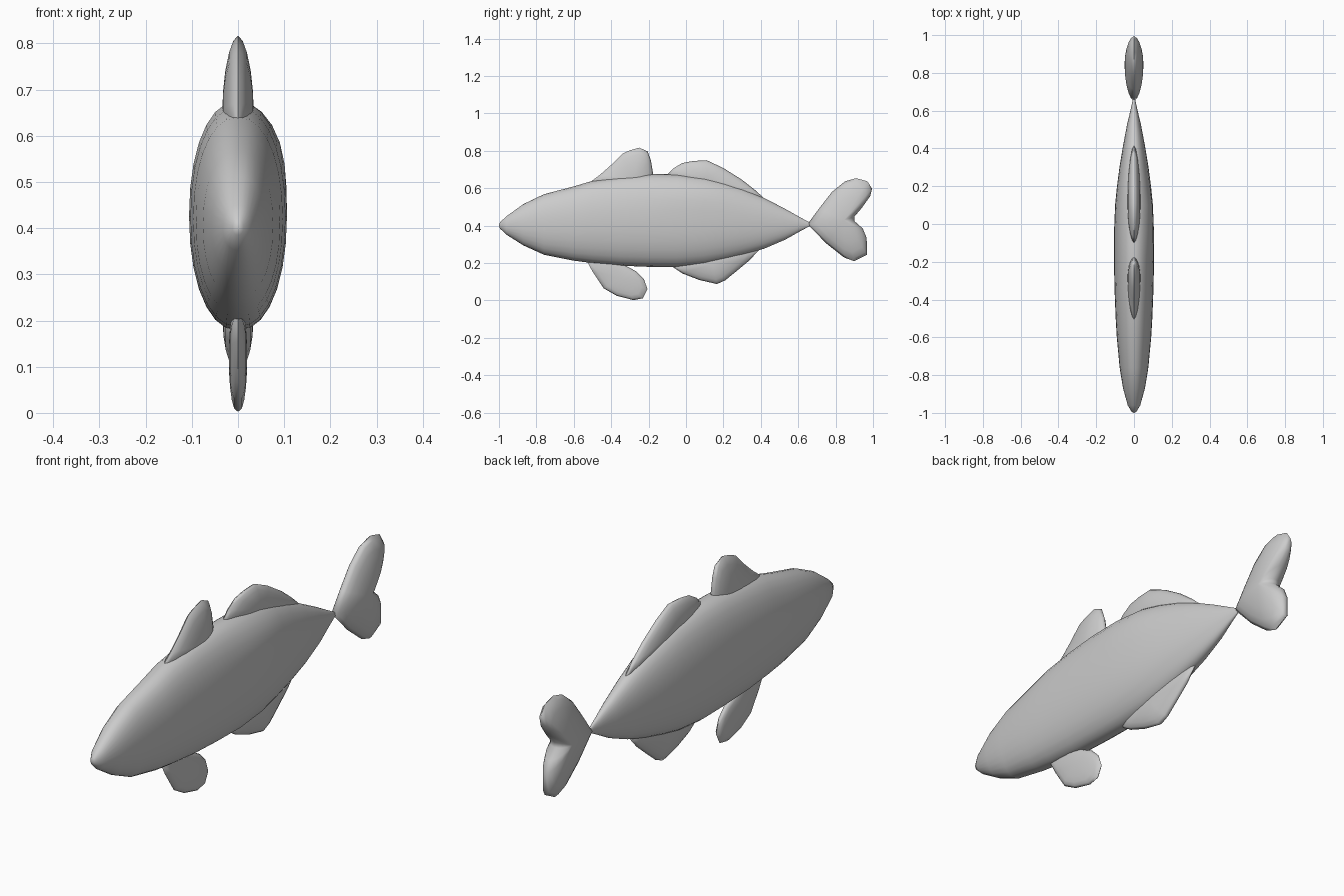
import bpy, bmesh, math

grey = bpy.data.materials.new("light grey")
grey.diffuse_color = (0.6, 0.6, 0.6, 1)


def finish(name, bm, angle):
    bmesh.ops.recalc_face_normals(bm, faces=bm.faces)
    mesh = bpy.data.meshes.new(name)
    bm.to_mesh(mesh)
    bm.free()
    mesh.materials.append(grey)
    obj = bpy.data.objects.new(name, mesh)
    bpy.context.collection.objects.link(obj)
    bpy.context.view_layer.objects.active = obj
    obj.select_set(True)
    bpy.ops.object.shade_smooth_by_angle(angle=math.radians(angle))
    obj.select_set(False)
    return obj


def bridge(bm, a, b):
    n = len(a)
    for i in range(n):
        bm.faces.new((a[i], a[(i + 1) % n], b[(i + 1) % n], b[i]))


# Body: rounded oval sections (y, bottom z, top z, half width)
stations = [
    (-0.995, 0.385, 0.418, 0.012), (-0.96, 0.352, 0.45, 0.033),
    (-0.87, 0.295, 0.515, 0.058), (-0.76, 0.245, 0.568, 0.076),
    (-0.6, 0.213, 0.61, 0.091), (-0.5, 0.2, 0.64, 0.097),
    (-0.35, 0.186, 0.662, 0.103), (-0.2, 0.18, 0.675, 0.106),
    (-0.05, 0.178, 0.675, 0.106), (0.1, 0.192, 0.66, 0.1),
    (0.2, 0.213, 0.635, 0.09), (0.3, 0.24, 0.6, 0.077),
    (0.42, 0.278, 0.547, 0.057), (0.53, 0.325, 0.49, 0.036),
    (0.61, 0.37, 0.445, 0.017), (0.665, 0.4, 0.415, 0.005)]
SIDES = 28
bm = bmesh.new()
rings = []
for y, low, high, half in stations:
    ring = []
    for i in range(SIDES):
        a = 2 * math.pi * i / SIDES
        c, s = math.cos(a), math.sin(a)
        x = half * math.copysign(abs(c) ** 0.92, c)
        z = (low + high) / 2 + (high - low) / 2 * math.copysign(abs(s) ** 0.95, s)
        # slight swelling on one upper flank
        if c > 0 and s > 0:
            x *= 1 + 0.12 * math.sin(2 * a) ** 2 * math.exp(-((y - 0.05) / 0.15) ** 2)
        ring.append(bm.verts.new((x, y, z)))
    rings.append(ring)
for a, b in zip(rings, rings[1:]):
    bridge(bm, a, b)
nose = bm.verts.new((0, -1, 0.402))
for i in range(SIDES):
    bm.faces.new((nose, rings[0][i], rings[0][(i + 1) % SIDES]))
bm.faces.new(rings[-1])
finish("body", bm, 60)


# Fin: closed outline in (y, z), swelling to a domed thickness at its core
def fin(name, outline, core, half, steps=(0.93, 0.78, 0.55, 0.28), power=0.6):
    bm = bmesh.new()
    edge = [bm.verts.new((0, y, z)) for y, z in outline]
    n = len(edge)
    for side in (-1, 1):
        previous = edge
        for s in steps:
            x = side * half * (1 - s * s) ** power
            ring = [bm.verts.new((x, core[0] + (y - core[0]) * s,
                                  core[1] + (z - core[1]) * s)) for y, z in outline]
            bridge(bm, previous, ring)
            previous = ring
        tip = bm.verts.new((side * half, *core))
        for i in range(n):
            bm.faces.new((previous[i], previous[(i + 1) % n], tip))
    return finish(name, bm, 80)


fin("front_dorsal_fin",
    [(-0.51, 0.635), (-0.46, 0.672), (-0.4, 0.725), (-0.34, 0.785), (-0.3, 0.803),
     (-0.25, 0.817), (-0.205, 0.797), (-0.188, 0.75), (-0.176, 0.68),
     (-0.19, 0.6), (-0.33, 0.55)],
    (-0.28, 0.65), 0.034)
fin("rear_dorsal_fin",
    [(-0.11, 0.665), (-0.07, 0.705), (-0.02, 0.735), (0.04, 0.746), (0.11, 0.75),
     (0.2, 0.708), (0.3, 0.645), (0.37, 0.59), (0.42, 0.545), (0.33, 0.55), (0.05, 0.58)],
    (0.11, 0.655), 0.034)
fin("pelvic_fin",
    [(-0.53, 0.21), (-0.5, 0.155), (-0.44, 0.065), (-0.37, 0.025), (-0.28, 0.002),
     (-0.23, 0.012), (-0.206, 0.06), (-0.225, 0.115), (-0.265, 0.155),
     (-0.32, 0.185), (-0.42, 0.24)],
    (-0.35, 0.12), 0.02, power=0.42)
fin("anal_fin",
    [(-0.08, 0.185), (-0.02, 0.145), (0.07, 0.11), (0.165, 0.088), (0.21, 0.108),
     (0.28, 0.165), (0.34, 0.215), (0.39, 0.27), (0.3, 0.3), (0.1, 0.27)],
    (0.14, 0.195), 0.033)
fin("tail_fin",
    [(0.65, 0.408), (0.71, 0.49), (0.78, 0.58), (0.85, 0.637), (0.91, 0.654),
     (0.97, 0.637), (0.995, 0.598), (0.985, 0.558), (0.94, 0.495), (0.9, 0.448),
     (0.9, 0.425), (0.945, 0.385), (0.966, 0.335), (0.968, 0.245), (0.9, 0.21),
     (0.845, 0.23), (0.75, 0.305)],
    (0.845, 0.43), 0.05)
